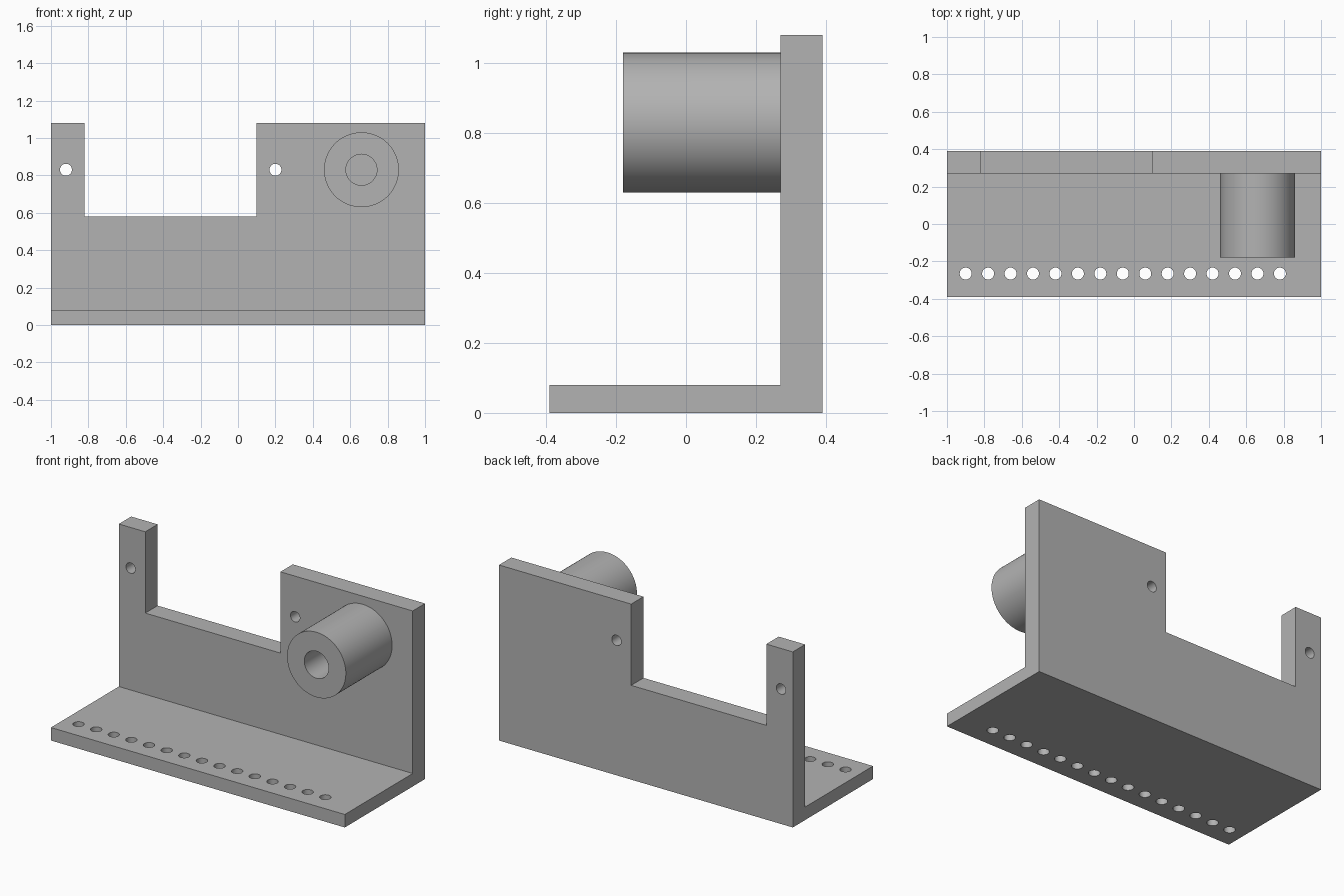
import bpy, bmesh, math
from mathutils import Matrix, Vector

cube = bpy.data.objects.get("Cube")
if cube:
    bpy.data.objects.remove(cube, do_unlink=True)

grey = bpy.data.materials.new("plain grey")
grey.use_nodes = True
colour = (0.45, 0.45, 0.45, 1)
grey.diffuse_color = colour
grey.node_tree.nodes["Principled BSDF"].inputs["Base Color"].default_value = colour


def to_object(name, bm):
    bmesh.ops.recalc_face_normals(bm, faces=bm.faces)
    mesh = bpy.data.meshes.new(name)
    bm.to_mesh(mesh)
    bm.free()
    mesh.materials.append(grey)
    obj = bpy.data.objects.new(name, mesh)
    bpy.context.collection.objects.link(obj)
    return obj


def add_cylinder(bm, start, end, radius, sides):
    a, b = Vector(start), Vector(end)
    turn = (b - a).to_track_quat('Z', 'Y').to_matrix().to_4x4()
    bmesh.ops.create_cone(bm, cap_ends=True, segments=sides, radius1=radius, radius2=radius,
                          depth=(b - a).length, matrix=Matrix.Translation((a + b) / 2) @ turn)


def apply_boolean(target, tool, operation):
    tool.hide_render = True
    mod = target.modifiers.new(operation.lower(), 'BOOLEAN')
    mod.operation, mod.solver, mod.object = operation, 'EXACT', tool
    bpy.context.view_layer.objects.active = target
    bpy.ops.object.modifier_apply(modifier=mod.name)
    bpy.data.objects.remove(tool, do_unlink=True)


# Angle bracket: L-shaped section swept along x
profile = [(-0.39, 0), (0.39, 0), (0.39, 1.08), (0.27, 1.08), (0.27, 0.08), (-0.39, 0.08)]
bm = bmesh.new()
section = bm.faces.new([bm.verts.new((-1, y, z)) for y, z in profile])
swept = bmesh.ops.extrude_face_region(bm, geom=[section])["geom"]
bmesh.ops.translate(bm, vec=(2, 0, 0), verts=[v for v in swept if isinstance(v, bmesh.types.BMVert)])
bracket = to_object("angle_bracket", bm)

# Round boss on the upright plate
boss_x, hole_z = 0.66, 0.83
bm = bmesh.new()
add_cylinder(bm, (boss_x, -0.18, hole_z), (boss_x, 0.32, hole_z), 0.2, 96)
apply_boolean(bracket, to_object("boss", bm), 'UNION')

# Notch in the upright plate
bm = bmesh.new()
bmesh.ops.create_cube(bm, size=1, matrix=Matrix.Translation((-0.36, 0.33, 0.88))
                      @ Matrix.Diagonal((0.92, 0.3, 0.6, 1)))
# Blind bore in the boss
add_cylinder(bm, (boss_x, -0.3, hole_z), (boss_x, 0.27, hole_z), 0.083, 64)
# Two screw holes through the upright plate
for x in (-0.92, 0.2):
    add_cylinder(bm, (x, 0.2, hole_z), (x, 0.5, hole_z), 0.032, 32)
# Row of holes through the base plate
for i in range(15):
    x = -0.9 + 0.12 * i
    add_cylinder(bm, (x, -0.265, -0.1), (x, -0.265, 0.2), 0.032, 32)
apply_boolean(bracket, to_object("cutters", bm), 'DIFFERENCE')

# Smooth round walls, sharp edges
bpy.ops.object.select_all(action='DESELECT')
bracket.select_set(True)
bpy.context.view_layer.objects.active = bracket
bpy.ops.object.shade_smooth_by_angle(angle=math.radians(30))
